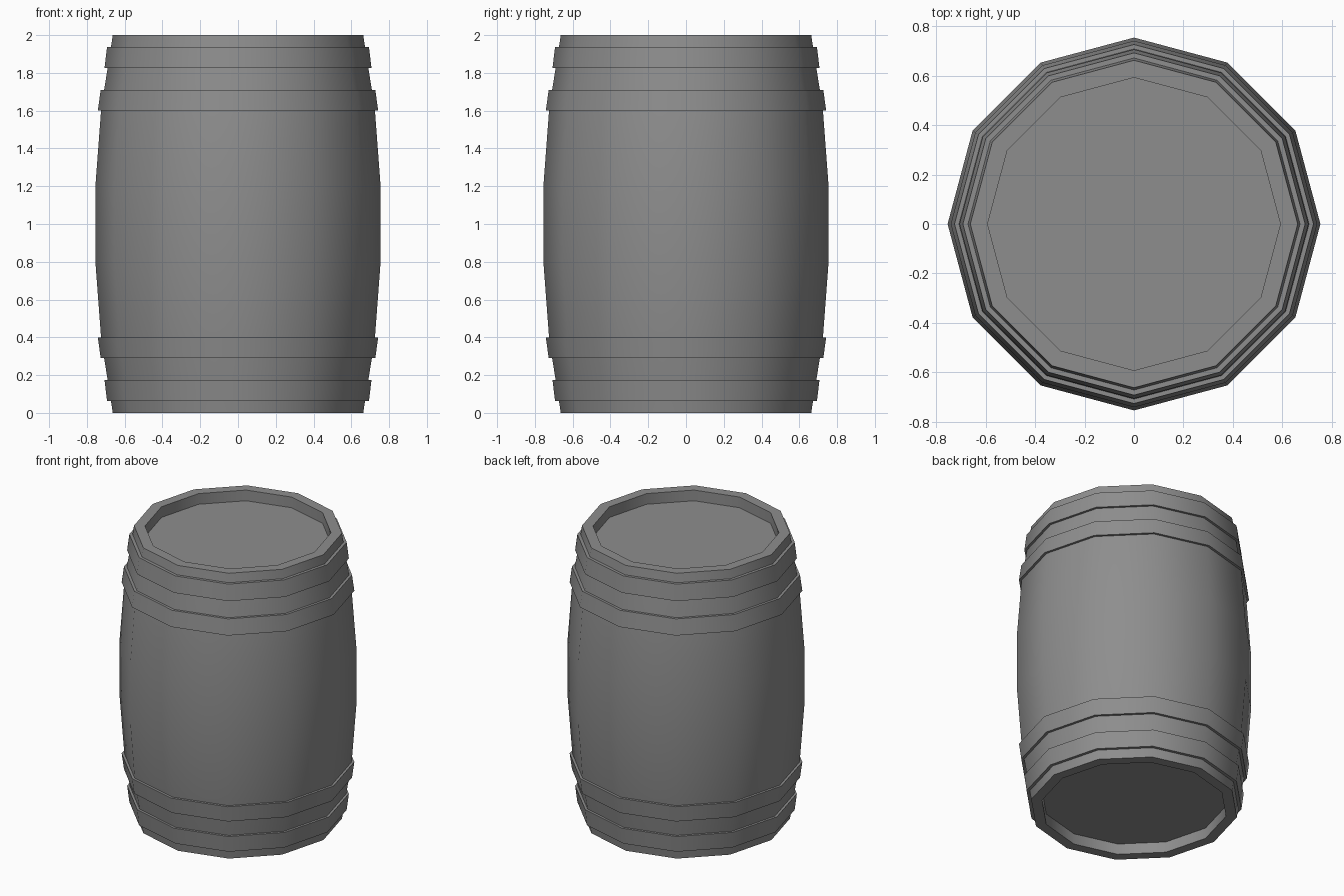
import bpy, bmesh, math

SIDES = 12

cube = bpy.data.objects.get("Cube")
if cube:
    bpy.data.objects.remove(cube, do_unlink=True)

grey = bpy.data.materials.new("plain grey")
grey.use_nodes = True
colour = (0.27, 0.27, 0.27, 1)
grey.diffuse_color = colour
grey.node_tree.nodes["Principled BSDF"].inputs["Base Color"].default_value = colour


def lathe(name, profile, closed=False):
    """Turn a (radius, height) profile around z; open profiles get end caps."""
    bm = bmesh.new()
    rings = []
    for r, z in profile:
        angles = [math.tau * i / SIDES for i in range(SIDES)]
        rings.append([bm.verts.new((r * math.cos(a), r * math.sin(a), z)) for a in angles])
    pairs = list(zip(rings, rings[1:]))
    if closed:
        pairs.append((rings[-1], rings[0]))
    else:
        bm.faces.new(rings[0])
        bm.faces.new(rings[-1])
    for a, b in pairs:
        for i in range(SIDES):
            j = (i + 1) % SIDES
            bm.faces.new((a[i], a[j], b[j], b[i]))
    bmesh.ops.recalc_face_normals(bm, faces=bm.faces)
    mesh = bpy.data.meshes.new(name)
    bm.to_mesh(mesh)
    bm.free()
    mesh.materials.append(grey)
    obj = bpy.data.objects.new(name, mesh)
    bpy.context.collection.objects.link(obj)
    bpy.ops.object.select_all(action="DESELECT")
    obj.select_set(True)
    bpy.context.view_layer.objects.active = obj
    bpy.ops.object.shade_smooth_by_angle(angle=math.radians(35))
    return obj


def flip(profile):
    return [(r, 2 - z) for r, z in reversed(profile)]


# Bulging staves with a recessed lid at each end
lower = [(0.593, 0.075), (0.593, 0), (0.663, 0), (0.672, 0.06), (0.69, 0.175),
         (0.709, 0.29), (0.725, 0.4), (0.755, 0.8)]
lathe("barrel_body", lower + flip(lower))

# Two hoops near each end, tapered to follow the staves
hoops = {
    "outer_hoop": [(0.66, 0.062), (0.693, 0.062), (0.707, 0.175), (0.67, 0.175)],
    "inner_hoop": [(0.69, 0.29), (0.727, 0.29), (0.742, 0.4), (0.7, 0.4)],
}
for name, section in hoops.items():
    lathe("lower_" + name, section, closed=True)
    lathe("upper_" + name, flip(section), closed=True)
